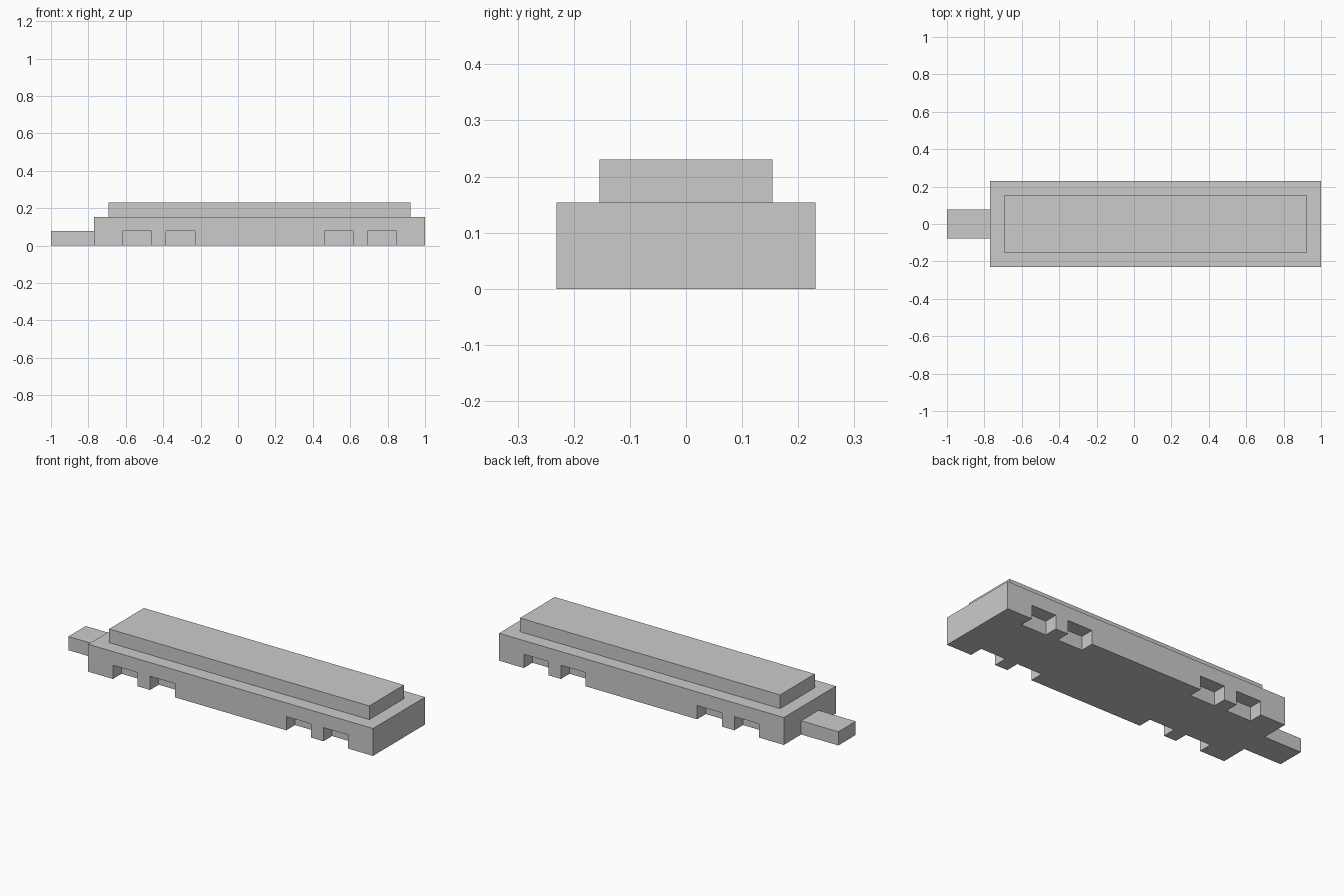
import bpy

if "Cube" in bpy.data.objects:
    bpy.data.objects.remove(bpy.data.objects["Cube"])

U = 2 / 26  # base module: the model is 26 modules long


def box(name, x0, x1, y0, y1, z0, z1):
    """Axis-aligned box given in modules."""
    bpy.ops.mesh.primitive_cube_add(size=1)
    ob = bpy.context.object
    ob.name = name
    for v in ob.data.vertices:
        v.co.x = (x1 if v.co.x > 0 else x0) * U
        v.co.y = (y1 if v.co.y > 0 else y0) * U
        v.co.z = (z1 if v.co.z > 0 else z0) * U
    return ob


# Main body, raised top plate and end coupling
body = box("body", -10, 13, -3, 3, 0, 2)
box("top_plate", -9, 12, -2, 2, 2, 3)
box("end_coupling", -13, -10, -1, 1, 0, 1)

# Wheel notches along both lower long edges
for i, x in enumerate((-8, -5, 6, 9)):
    for side in (-1, 1):
        ya, yb = sorted((2 * side, 4 * side))
        cutter = box(f"notch_cutter_{i}", x, x + 2, ya, yb, -1, 1)
        mod = body.modifiers.new("notch", 'BOOLEAN')
        mod.operation = 'DIFFERENCE'
        mod.solver = 'EXACT'
        mod.object = cutter
        bpy.context.view_layer.objects.active = body
        bpy.ops.object.modifier_apply(modifier=mod.name)
        bpy.data.objects.remove(cutter, do_unlink=True)
